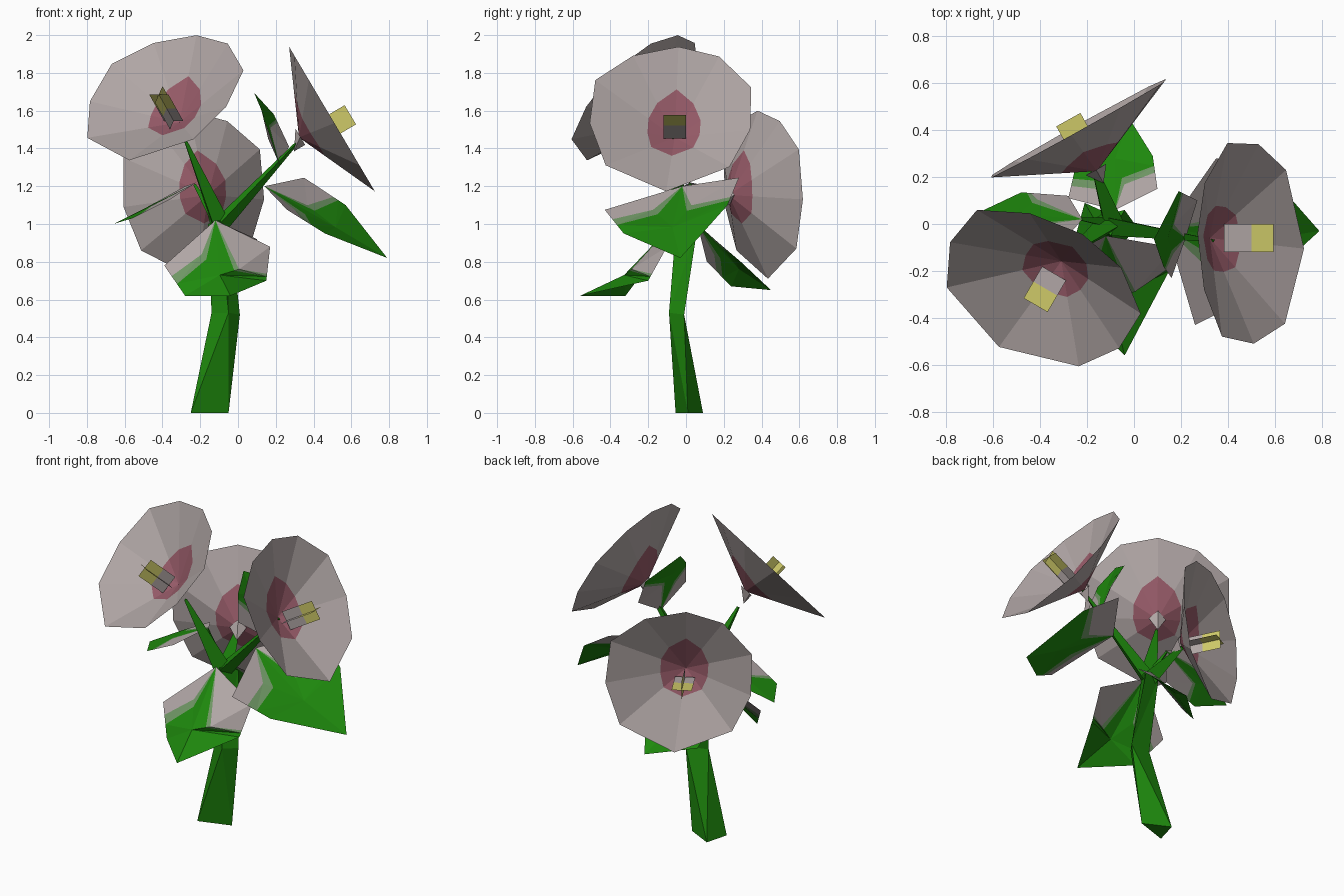
import bpy
from mathutils import Vector as V

cube = bpy.data.objects.get("Cube")
if cube:
    bpy.data.objects.remove(cube)


def material(name, rgb):
    m = bpy.data.materials.new(name)
    m.use_nodes = True
    m.diffuse_color = (*rgb, 1)
    m.node_tree.nodes["Principled BSDF"].inputs["Base Color"].default_value = (*rgb, 1)
    return m


PETAL = material("petal_grey", (.44, .385, .38))
THROAT = material("throat_pink", (.31, .105, .14))
GREEN = material("leaf_green", (.013, .25, .004))
SAGE = material("leaf_sage", (.16, .31, .13))
YELLOW = material("pollen_yellow", (.62, .59, .14))


def build(name, verts, faces, mats, index=None):
    mesh = bpy.data.meshes.new(name)
    mesh.from_pydata([tuple(v) for v in verts], [], faces)
    for m in mats:
        mesh.materials.append(m)
    for i, p in enumerate(mesh.polygons):
        p.material_index = index[i] if index else 0
    mesh.update()
    ob = bpy.data.objects.new(name, mesh)
    bpy.context.collection.objects.link(ob)
    return ob


def loft(name, rings, mat):
    """Closed, triangulated tube through rings that share a point count."""
    n = len(rings[0])
    verts = [v for r in rings for v in r]
    faces = [tuple(reversed(range(n))), tuple(range(len(verts) - n, len(verts)))]
    for k in range(0, len(verts) - n, n):
        for i in range(n):
            j = (i + 1) % n
            faces += [(k + i, k + j, k + n + j), (k + i, k + n + j, k + n + i)]
    return build(name, verts, faces, [mat])


def branch(name, a, b, r0, r1):
    a, b = V(a), V(b)
    d = (b - a).normalized()
    s = d.cross(V((0, 0, 1))).normalized()
    t = d.cross(s)
    tri = [s, -.5 * s + .87 * t, -.5 * s - .87 * t]
    return loft(name, [[a + r0 * k for k in tri], [b + r1 * k for k in tri]], GREEN)


# Uneven ten-sided rim, and how far the throat colour reaches along each rib
RIM = [(.02, .44), (.235, .38), (.405, .19), (.40, -.07), (.29, -.30),
       (-.045, -.45), (-.365, -.29), (-.45, -.03), (-.42, .235), (-.22, .385)]
REACH = [.53, .42, .34, .33, .34, .34, .34, .32, .33, .42]
DEPTH = .2


def flower(name, centre, normal, stamen_tip):
    c, n = V(centre), V(normal).normalized()
    u = V((0, 0, 1)).cross(n).normalized()
    v = n.cross(u)

    def at(x, y, d):
        return c + u * x + v * y + n * d

    # Funnel: pink fan in the middle, petal band around it
    k = len(RIM)
    verts = [at(0, 0, -DEPTH)]
    verts += [at(x * f, y * f, DEPTH * (f - 1)) for (x, y), f in zip(RIM, REACH)]
    verts += [at(x, y, 0) for x, y in RIM]
    faces, index = [], []
    for i in range(k):
        j = (i + 1) % k
        faces += [(0, 1 + j, 1 + i), (1 + i, 1 + j, 1 + k + j, 1 + k + i)]
        index += [1, 0]
    build(name + "_petals", verts, faces, [PETAL, THROAT], index)

    # Short pointed tube behind the funnel
    ring = [at(x, y, -DEPTH + .008) for x, y in ((.05, 0), (0, .05), (-.05, 0), (0, -.05))]
    build(name + "_tube", ring + [at(0, -.05, -DEPTH - .06)],
          [(i, (i + 1) % 4, 4) for i in range(4)], [PETAL])

    # Two crossed stamen blades with yellow ends
    verts, faces = [], []
    for x, y in ((.059, 0), (0, .059)):
        b = len(verts)
        for d in (-DEPTH + .05, stamen_tip - .11, stamen_tip):
            verts += [at(-x, -y - .035, d), at(x, y - .035, d)]
        faces += [(b, b + 1, b + 3, b + 2), (b + 2, b + 3, b + 5, b + 4)]
    build(name + "_stamen", verts, faces, [PETAL, YELLOW], [0, 1, 0, 1])


flower("front_flower", (-.385, -.287, 1.672), (-.375, -.643, .668), .06)
flower("left_flower", (.495, -.06, 1.56), (.86, 0, .51), .095)
flower("back_flower", (-.255, .40, 1.16), (-.485, .875, .03), .05)

# Bent three-sided main stem
loft("main_stem", [
    [V((-.25, -.055, 0)), V((-.05, .01, 0)), V((-.21, .09, 0))],
    [V((-.14, -.03, .53)), V((-.05, -.09, .53)), V((.01, -.01, .52))],
    [V((-.16, .03, 1)), V((-.1, -.05, 1.02)), V((-.04, .06, .98))]], GREEN)

# Branches
node = (-.1, 0, .99)
branch("front_branch", node, (-.28, -.13, 1.44), .06, .01)
branch("left_branch", node, (.34, -.07, 1.46), .05, .007)
branch("back_branch", node, (-.17, .23, 1.13), .055, .015)
branch("right_leaf_stalk", node, (-.23, .02, 1.21), .03, .008)


def leaf(name, outline, shoulder1, shoulder2):
    """Six-cornered leaf: green blade, pale shoulders with a soft sage border.
    Each shoulder gives its reach along the blade and along the edge."""
    root, b, c, tip, e, f = map(V, outline)
    aim = e.lerp(tip, .5)
    verts = [root, c, tip, e, (root + c + tip + aim) / 4]
    faces, index, inner = [], [], []
    for near, far, goal, (reach, along) in ((b, c, c, shoulder1), (f, e, aim, shoulder2)):
        k = len(verts)
        p, i = near.lerp(far, along), root.lerp(goal, reach)
        verts += [near, p, i, p.lerp(far, .4), i.lerp(verts[4], .25)]
        faces += [(0, k, k + 2), (k, k + 1, k + 2),
                  (0, k + 2, k + 4), (k + 2, k + 1, k + 3), (k + 2, k + 3, k + 4)]
        index += [1, 1, 2, 2, 2]
        inner.append((k + 4, k + 3))
    (i1, p1), (i2, p2) = inner
    edge = [0, i1, p1, 1, 2, 3, p2, i2]
    faces += [(a, z, 4) for a, z in zip(edge, edge[1:] + edge[:1])]
    build(name, verts, faces, [GREEN, PETAL, SAGE], index + [0] * 8)


leaf("front_leaf", [(-.12, -.05, 1.02), (-.39, -.2, .78), (-.28, -.32, .62),
                    (-.04, -.56, .62), (.15, -.2, .70), (.17, -.1, .88)],
     (.45, .35), (.72, .8))
leaf("back_leaf", [(-.08, .06, 1.0), (-.28, .11, .80), (-.25, .24, .67),
                   (-.02, .45, .65), (.08, .29, .80), (.1, .15, .92)],
     (.5, .4), (.35, .5))
leaf("left_leaf", [(.14, -.02, 1.2), (.26, -.43, 1.075), (.46, -.33, .95),
                   (.79, -.03, .82), (.57, .22, 1.1), (.35, .28, 1.245)],
     (.5, .4), (.42, .7))
leaf("right_leaf", [(-.22, .02, 1.22), (-.28, .12, 1.2), (-.48, .135, 1.09),
                    (-.66, .05, 1.0), (-.56, -.12, 1.03), (-.36, -.14, 1.13)],
     (.75, .8), (.6, .7))
leaf("upper_leaf", [(.22, -.06, 1.315), (.16, -.23, 1.45), (.125, -.18, 1.6),
                    (.085, -.065, 1.695), (.19, .14, 1.58), (.27, .1, 1.41)],
     (.55, .7), (.6, .75))
